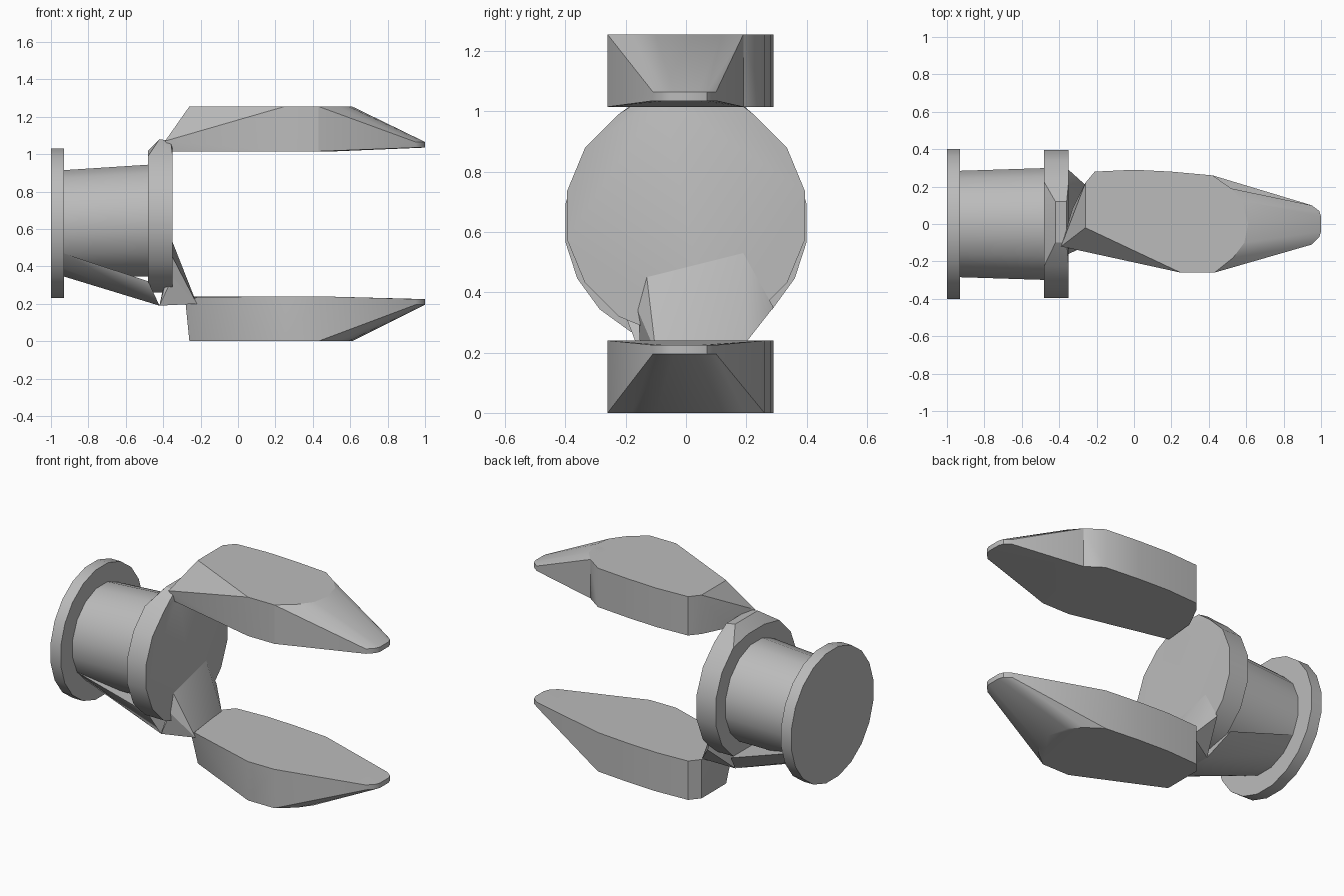
import bpy, bmesh, math
from mathutils import Vector

if "Cube" in bpy.data.objects:
    bpy.data.objects.remove(bpy.data.objects["Cube"], do_unlink=True)

grey = bpy.data.materials.new("matte_grey")
grey.use_nodes = True
grey.diffuse_color = (0.5, 0.5, 0.5, 1)
grey.node_tree.nodes["Principled BSDF"].inputs["Base Color"].default_value = grey.diffuse_color


def make_hulls(name, *point_sets):
    """Make one object out of convex solids wrapped round point sets."""
    mesh = bpy.data.meshes.new(name)
    whole = bmesh.new()
    for points in point_sets:
        bm = bmesh.new()
        verts = [bm.verts.new(p) for p in points]
        bmesh.ops.remove_doubles(bm, verts=verts, dist=0.001)
        bmesh.ops.convex_hull(bm, input=bm.verts[:])
        loose = [v for v in bm.verts if not v.link_faces]
        bmesh.ops.delete(bm, geom=loose, context="VERTS")
        bmesh.ops.dissolve_limit(bm, angle_limit=math.radians(1),
                                 verts=bm.verts[:], edges=bm.edges[:])
        bmesh.ops.recalc_face_normals(bm, faces=bm.faces[:])
        part = bpy.data.meshes.new("part")
        bm.to_mesh(part)
        whole.from_mesh(part)
        bm.free()
        bpy.data.meshes.remove(part)
    whole.to_mesh(mesh)
    whole.free()
    mesh.shade_smooth()
    mesh.set_sharp_from_angle(angle=math.radians(30))
    mesh.materials.append(grey)
    obj = bpy.data.objects.new(name, mesh)
    bpy.context.collection.objects.link(obj)
    return obj


def ring(x, z, radius, sides=16, top=9):
    """Points round the x axis, with flats to the sides, cut off at top."""
    angles = [(i + 0.5) * math.tau / sides for i in range(sides)]
    return [Vector((x, radius * math.cos(a), min(top, z + radius * math.sin(a))))
            for a in angles]


# Wrist: end flange, tapered sleeve and collar with a raised top
make_hulls("end_flange", ring(-1, 0.63, 0.405, 20) + ring(-0.93, 0.63, 0.405, 20))
make_hulls("sleeve", ring(-0.93, 0.63, 0.29) + ring(-0.47, 0.645, 0.305))
collar_top = [(x, y, z) for x, z in ((-0.42, 1.08), (-0.36, 1.07)) for y in (-0.1, 0.12)]
make_hulls("collar", ring(-0.48, 0.655, 0.403, top=1.02)
           + ring(-0.35, 0.655, 0.403) + collar_top)

# Wedge that carries the lower jaw, running under the sleeve
make_hulls("lower_bracket",
           [p for p in ring(-0.93, 0.63, 0.29) if p.z < 0.5]
           + [(-0.42, -0.15, 0.19), (-0.42, 0.12, 0.19), (-0.48, -0.2, 0.32),
              (-0.48, 0.25, 0.32)],
           [(-0.42, -0.15, 0.19), (-0.42, 0.12, 0.19), (-0.35, -0.16, 0.34),
            (-0.35, -0.13, 0.45), (-0.35, 0.19, 0.53), (-0.35, 0.29, 0.35),
            (-0.25, 0.2, 0.235), (-0.22, -0.1, 0.2)])

# Jaw outlines seen from above
heel = [(0, 0.29), (-0.21, 0.28), (-0.26, 0.22)]
front_side = [(0.25, -0.26), (0.43, -0.26)]
back_side = [(0.42, 0.26), (0.2, 0.28)]
nose_arc = [(0.53, -0.18), (0.59, -0.1), (0.61, 0), (0.58, 0.12), (0.52, 0.19)]
tip_arc = [(0.95, -0.11), (0.99, -0.07), (1, -0.04), (1, 0.04), (0.99, 0.07), (0.95, 0.1)]
root_corner = [(-0.26, -0.02)]


def at(z, outline):
    return [(x, y, z) for x, y in outline]


# Upper jaw: broad body and a nose that steps in at the back
top, inner = 1.255, 1.015
notch = nose_arc[-1:]
body = (at(top, root_corner + front_side + nose_arc + back_side + heel)
        + at(inner, front_side + notch + back_side + heel)
        + [(-0.39, -0.12, 1.07), (-0.35, -0.12, inner), (-0.33, 0.08, inner)])
nose = (at(top, front_side[1:] + nose_arc) + at(inner, front_side[1:] + notch)
        + at(1.065, tip_arc) + at(1.035, tip_arc))
make_hulls("upper_jaw", body, nose)

# Lower jaw: the same outline turned over, without the step
make_hulls("lower_jaw",
           at(0, root_corner + front_side + nose_arc + back_side + heel)
           + at(0.24, front_side + back_side + heel)
           + at(0.195, tip_arc) + at(0.225, tip_arc)
           + [(-0.28, -0.06, 0.2), (-0.22, -0.11, 0.235)])
